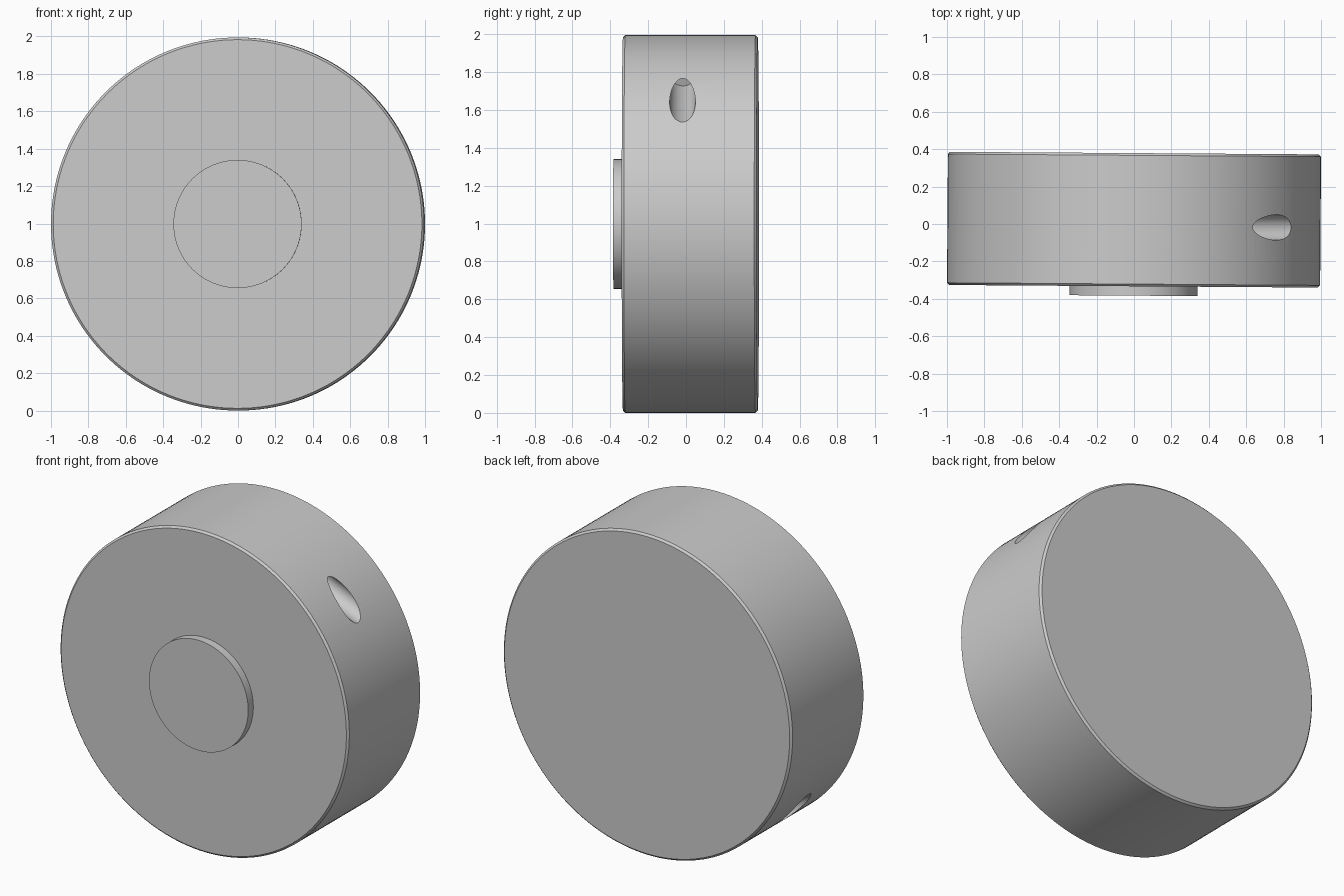
import bpy, math
from mathutils import Vector, Matrix

if "Cube" in bpy.data.objects:
    bpy.data.objects.remove(bpy.data.objects["Cube"])

R, CZ = 0.9975, 0.9975
TILT = Matrix.Rotation(math.radians(-0.4), 4, 'Z')   # slight turn about z

grey = bpy.data.materials.new("light_grey")
grey.diffuse_color = (0.6, 0.6, 0.6, 1)
grey.use_nodes = True
grey.node_tree.nodes["Principled BSDF"].inputs["Base Color"].default_value = grey.diffuse_color


def lathe(name, profile, segments):
    """Closed solid around the y axis from (radius, y) points, front to back."""
    verts, faces = [], []
    for r, y in profile:
        for i in range(segments):
            a = 2 * math.pi * i / segments
            verts.append((r * math.cos(a), y, r * math.sin(a)))
    for k in range(len(profile) - 1):
        for i in range(segments):
            j = (i + 1) % segments
            b, t = k * segments, (k + 1) * segments
            faces.append((b + i, t + i, t + j, b + j))
    last = (len(profile) - 1) * segments
    faces.append(tuple(range(segments)))
    faces.append(tuple(last + i for i in reversed(range(segments))))
    mesh = bpy.data.meshes.new(name)
    mesh.from_pydata(verts, [], faces)
    mesh.materials.append(grey)
    ob = bpy.data.objects.new(name, mesh)
    bpy.context.collection.objects.link(ob)
    return ob


def activate(ob):
    bpy.ops.object.select_all(action='DESELECT')
    ob.select_set(True)
    bpy.context.view_layer.objects.active = ob


# Main disc with chamfered rims, and the raised round boss on its front
c = 0.012
disc = lathe("disc_body", [(R - c, -0.333), (R, -0.333 + c), (R, 0.379 - c), (R - c, 0.379)], 160)
boss = lathe("front_boss", [(0.3425, -0.383), (0.3425, -0.325)], 96)

# Two slanted blind holes in the rim, half a turn apart
axis = Vector((0.925, 0, -0.38)).normalized()
for side in (1, -1):
    d = axis * side
    inner = Vector((0.401 * side, -0.013, 0.792 * side))
    cutter = lathe("hole_cutter", [(0.068, 0.0), (0.068, 0.9)], 48)
    turn = Vector((0, 1, 0)).rotation_difference(d).to_matrix().to_4x4()
    cutter.data.transform(Matrix.Translation(inner) @ turn)
    cutter.hide_render = True
    activate(disc)
    mod = disc.modifiers.new("hole", 'BOOLEAN')
    mod.operation, mod.solver, mod.object = 'DIFFERENCE', 'EXACT', cutter
    bpy.ops.object.modifier_apply(modifier=mod.name)
    bpy.data.objects.remove(cutter)

# Place both parts and smooth the round walls
for ob in (disc, boss):
    ob.data.transform(Matrix.Translation((0, 0, CZ)) @ TILT)
    activate(ob)
    bpy.ops.object.shade_smooth_by_angle(angle=math.radians(25))
